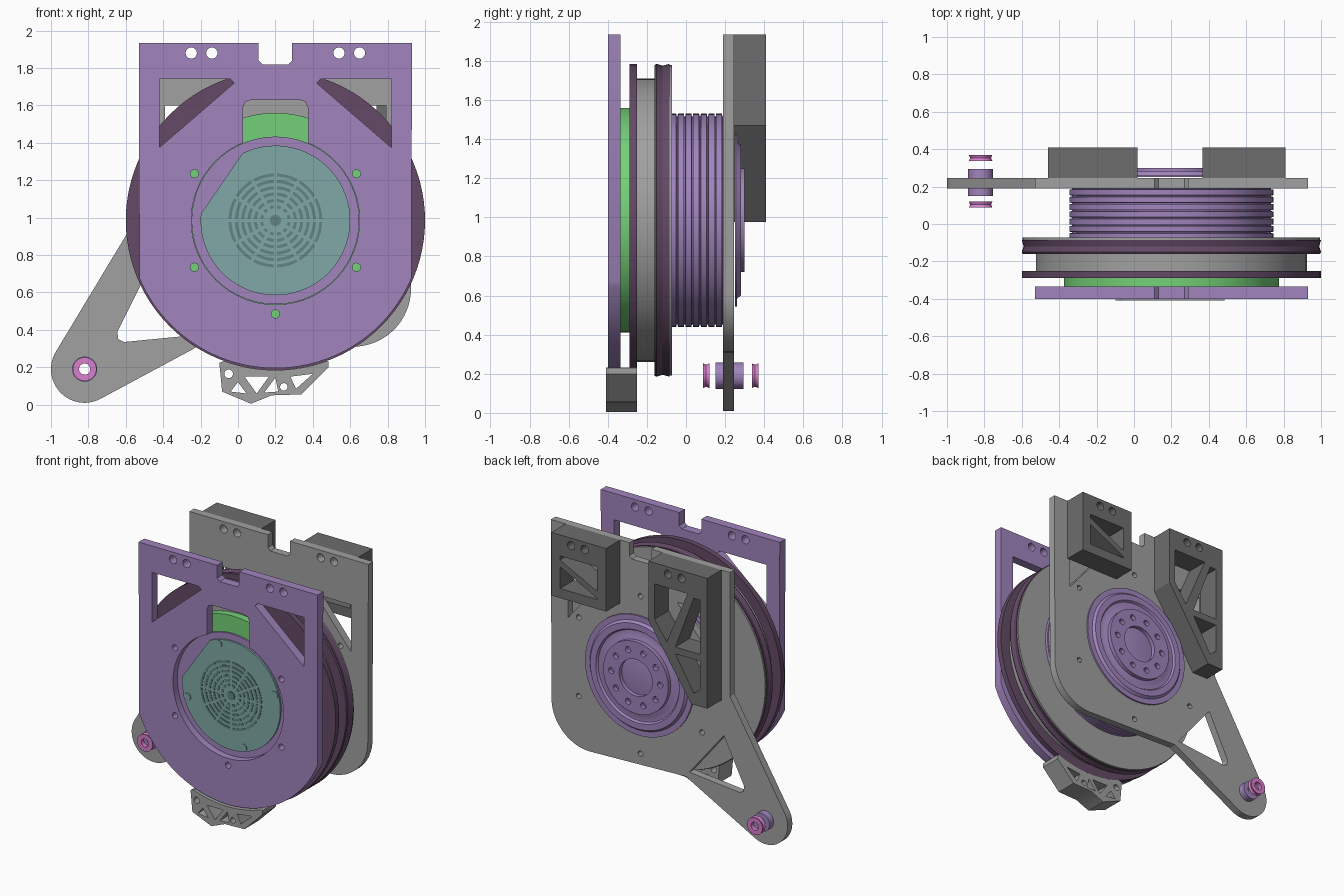
import bpy
import bmesh
import math
from mathutils import Matrix, Vector

default_cube = bpy.data.objects.get("Cube")
if default_cube:
    bpy.data.objects.remove(default_cube, do_unlink=True)

AXIS = (0.2, 0.985)      # drum axis, given as x and z
PIN = (-0.82, 0.19)      # pin axis at the end of the arm


def make_material(name, srgb):
    linear = [((c + 0.055) / 1.055) ** 2.4 for c in srgb]
    material = bpy.data.materials.new(name)
    material.use_nodes = True
    material.diffuse_color = (*linear, 1)
    material.node_tree.nodes["Principled BSDF"].inputs["Base Color"].default_value = (*linear, 1)
    return material


purple = make_material("purple", (0.63, 0.52, 0.74))
dark_purple = make_material("dark purple", (0.39, 0.29, 0.40))
grey = make_material("grey", (0.63, 0.63, 0.63))
dark_grey = make_material("dark grey", (0.43, 0.43, 0.43))
teal = make_material("teal", (0.50, 0.66, 0.65))
dark_teal = make_material("dark teal", (0.38, 0.52, 0.51))
green = make_material("green", (0.46, 0.82, 0.47))
pink = make_material("pink", (0.85, 0.50, 0.80))


def finish(name, mesh, material):
    mesh.materials.clear()
    mesh.materials.append(material)
    part = bpy.data.objects.new(name, mesh)
    bpy.context.collection.objects.link(part)
    bpy.ops.object.select_all(action="DESELECT")
    part.select_set(True)
    bpy.context.view_layer.objects.active = part
    bpy.ops.object.shade_smooth_by_angle(angle=math.radians(30))
    return part


def arc(center, radius, start, end, steps=24):
    """Points on an arc in the front plane, angles in degrees."""
    angles = [math.radians(start + (end - start) * i / steps) for i in range(steps + 1)]
    return [(center[0] + radius * math.cos(a), center[1] + radius * math.sin(a)) for a in angles]


def circle(center, radius, steps=24):
    return arc(center, radius, 0, 360, steps)[:-1]


def around(radius, angle, center=AXIS):
    return arc(center, radius, angle, angle, 1)[0]


def mirror(points):
    """Mirror points across the drum axis."""
    return [(2 * AXIS[0] - x, z) for x, z in reversed(points)]


def plate(name, loops, front, back, material):
    """Flat part cut from closed loops, the inner loops being holes."""
    curve = bpy.data.curves.new(name, "CURVE")
    curve.dimensions = "2D"
    curve.fill_mode = "BOTH"
    curve.extrude = (back - front) / 2
    for loop in loops:
        spline = curve.splines.new("POLY")
        spline.points.add(len(loop) - 1)
        for point, (x, z) in zip(spline.points, loop):
            point.co = (x, z, 0, 1)
        spline.use_cyclic_u = True
    helper = bpy.data.objects.new(name + " curve", curve)
    bpy.context.collection.objects.link(helper)
    bpy.context.view_layer.update()
    evaluated = helper.evaluated_get(bpy.context.evaluated_depsgraph_get())
    mesh = bpy.data.meshes.new_from_object(evaluated)
    bpy.data.objects.remove(helper, do_unlink=True)
    mesh.transform(Matrix.Translation((0, (front + back) / 2, 0)) @ Matrix.Rotation(math.pi / 2, 4, "X"))
    bm = bmesh.new()
    bm.from_mesh(mesh)
    bmesh.ops.remove_doubles(bm, verts=bm.verts, dist=1e-5)
    bmesh.ops.recalc_face_normals(bm, faces=bm.faces)
    bm.to_mesh(mesh)
    bm.free()
    return finish(name, mesh, material)


def lathe(name, profile, material, center=AXIS, closed=False):
    """Turn a profile of (radius, y) points about an axis along y."""
    bm = bmesh.new()
    verts = [bm.verts.new((center[0] + r, y, center[1])) for r, y in profile]
    edges = [bm.edges.new(pair) for pair in zip(verts, verts[1:])]
    if closed:
        edges.append(bm.edges.new((verts[-1], verts[0])))
    bmesh.ops.spin(bm, geom=verts + edges, cent=(center[0], 0, center[1]), axis=Vector((0, 1, 0)),
                   angle=math.tau, steps=96, use_duplicate=False)
    bmesh.ops.remove_doubles(bm, verts=bm.verts, dist=1e-5)
    bmesh.ops.recalc_face_normals(bm, faces=bm.faces)
    mesh = bpy.data.meshes.new(name)
    bm.to_mesh(mesh)
    bm.free()
    return finish(name, mesh, material)


def disc(name, radius, front, back, material, inner=0, center=AXIS):
    profile = [(inner, front), (radius, front), (radius, back), (inner, back)]
    return lathe(name, profile, material, center, closed=inner > 0)


# Shared plate features: top edge with notch, mounting holes
LEFT, TOP = -0.53, 1.935
half_notch = [(0.11, TOP), (0.11, 1.84), (0.13, 1.82)]
top_edge = [(LEFT, TOP)] + half_notch + mirror(half_notch) + mirror([(LEFT, TOP)])
mounts = [circle((x, 1.88), 0.03) for x in (-0.25, -0.14)]
mounts += [mirror(hole) for hole in mounts]

# Front plate with round bottom, two windows and a keyhole opening
window = [(-0.42, 1.74), (-0.04, 1.74), (-0.02, 1.72), (-0.42, 1.375)]
keyhole = arc(AXIS, 0.45, 112.6, 427.4, 64)
keyhole += [(0.373, 1.59), (0.36, 1.62), (0.33, 1.63)] + mirror([(0.373, 1.59), (0.36, 1.62), (0.33, 1.63)])
screws = [circle(around(0.5, a), 0.022, 16) for a in (30, 150, 210, 270, 330)]
front_outline = top_edge + arc(AXIS, 0.79, -23, -157, 48)
plate("front_plate", [front_outline, window, mirror(window), keyhole] + mounts + screws,
      -0.40, -0.335, purple)

# Back plate with side arm
back_outline = top_edge + arc((0.615, 0.62), 0.31, 0, -90, 16) + [(-0.17, 0.335)]
back_outline += arc(PIN, 0.18, 298, 149) + [(LEFT, 1.02)]
back_window = [(-0.39, 1.6), (-0.1, 1.6), (-0.39, 1.25)]
arm_window = [(-0.48, 0.72), (-0.645, 0.39), (-0.64, 0.35), (-0.61, 0.335), (-0.2, 0.375)]
plate_screws = [circle(around(0.58, a), 0.02, 12) for a in range(-30, 331, 60)[:6]]
plate("back_plate", [back_outline, back_window, mirror(back_window), arm_window, circle(PIN, 0.03)]
      + mounts + plate_screws, 0.19, 0.245, grey)

# Spool: grey core between two dark flanges, grey backing disc
disc("spool_core", 0.725, -0.28, -0.08, grey)
disc("front_flange", 0.8, -0.29, -0.25, dark_purple, inner=0.66)
lathe("rear_flange", [(0.6, -0.16), (0.795, -0.16), (0.8, -0.15), (0.79, -0.12), (0.8, -0.085), (0.6, -0.085)],
      dark_purple, closed=True)
disc("rear_flange_backing", 0.795, -0.086, -0.072, grey)

# Ribbed drum
ribs = [(0, -0.08)]
for i in range(7):
    start = -0.08 + i * 0.039
    ribs += [(0.545, start), (0.545, start + 0.03), (0.532, start + 0.032), (0.532, start + 0.037)]
lathe("ribbed_drum", ribs + [(0.545, 0.192), (0, 0.192)], purple)

# Rear hub with stepped rings, bolt holes and bore
lathe("rear_hub", [(0, 0.25), (0.44, 0.25), (0.44, 0.262), (0.4, 0.262), (0.385, 0.28), (0.34, 0.28),
                   (0.33, 0.265), (0.29, 0.265), (0.28, 0.27), (0, 0.27)], purple)
bolts = [circle(around(0.2, a), 0.022, 16) for a in range(0, 360, 36)]
plate("rear_hub_cap", [circle(AXIS, 0.265, 64), circle(AXIS, 0.135, 48)] + bolts, 0.265, 0.3, purple)

# Green ring and purple collar behind the front opening
disc("green_ring", 0.575, -0.338, -0.285, green)
disc("front_collar", 0.448, -0.352, -0.33, purple)

# Round vent cover with a flat side
cover_outline = arc(AXIS, 0.4, 175, 476, 72)
plate("vent_cover", [cover_outline], -0.365, -0.345, teal)
for ring in range(6):
    inner = 0.065 + ring * 0.034
    for i in range(12):
        middle = i * 30 + 15
        gap = math.degrees(0.008 / inner)
        slot = arc(AXIS, inner, middle - 15 + gap, middle + 15 - gap, 6)
        slot += arc(AXIS, inner + 0.016, middle + 15 - gap, middle - 15 + gap, 6)
        plate("vent_slot", [slot], -0.368, -0.364, dark_teal)
disc("vent_center", 0.03, -0.372, -0.36, dark_teal)
for a in (16, 106, 196, 286):
    disc("cover_screw", 0.027, -0.372, -0.36, teal, center=around(0.37, a))

# Rear mounting blocks
short_block = [(0.365, TOP), (0.365, 1.47), (0.81, 1.47), (0.81, TOP)]
upper_cut = [(0.44, 1.78), (0.74, 1.78), (0.74, 1.75), (0.44, 1.6)]
lower_cut = [(0.44, 1.55), (0.74, 1.7), (0.74, 1.54), (0.44, 1.54)]
plate("short_block", [short_block, upper_cut, lower_cut] + mounts[2:], 0.245, 0.41, dark_grey)
long_block = [(-0.46, TOP), (0.02, TOP), (0.02, 1.5), (-0.33, 0.975), (-0.46, 0.975)]
long_cuts = [[(-0.03, 1.78), (-0.03, 1.52), (-0.13, 1.38), (-0.3, 1.78)],
             [(-0.35, 1.76), (-0.4, 1.76), (-0.4, 1.36), (-0.2, 1.36)],
             [(-0.4, 1.31), (-0.4, 1.1), (-0.35, 1.06), (-0.2, 1.31)]]
plate("long_block", [long_block] + long_cuts + mounts[:2], 0.245, 0.41, dark_grey)

# Foot bracket hugging the round bottom
foot = [(-0.1, 0.225), (-0.085, 0.07), (0.07, 0.005), (0.18, 0.05), (0.34, 0.055), (0.485, 0.2), (0.485, 0.23)]
foot += arc(AXIS, 0.8, -70, -110, 16)
foot_cuts = [circle((-0.05, 0.165), 0.023), circle((0.245, 0.095), 0.02),
             [(-0.04, 0.07), (0.0, 0.12), (0.045, 0.06)], [(0.035, 0.15), (0.165, 0.15), (0.1, 0.06)],
             [(0.14, 0.065), (0.2, 0.145), (0.215, 0.07)], [(0.28, 0.15), (0.4, 0.165), (0.31, 0.085)]]
plate("foot_bracket", [foot] + foot_cuts, -0.41, -0.25, grey)

# Pin bushing with a washer on each side
disc("pin_bushing", 0.067, 0.15, 0.295, purple, inner=0.03, center=PIN)
for y in (0.087, 0.337):
    waist = [(0.03, y), (0.063, y), (0.056, y + 0.016), (0.063, y + 0.033), (0.03, y + 0.033)]
    lathe("pin_washer", waist, pink, PIN, closed=True)
